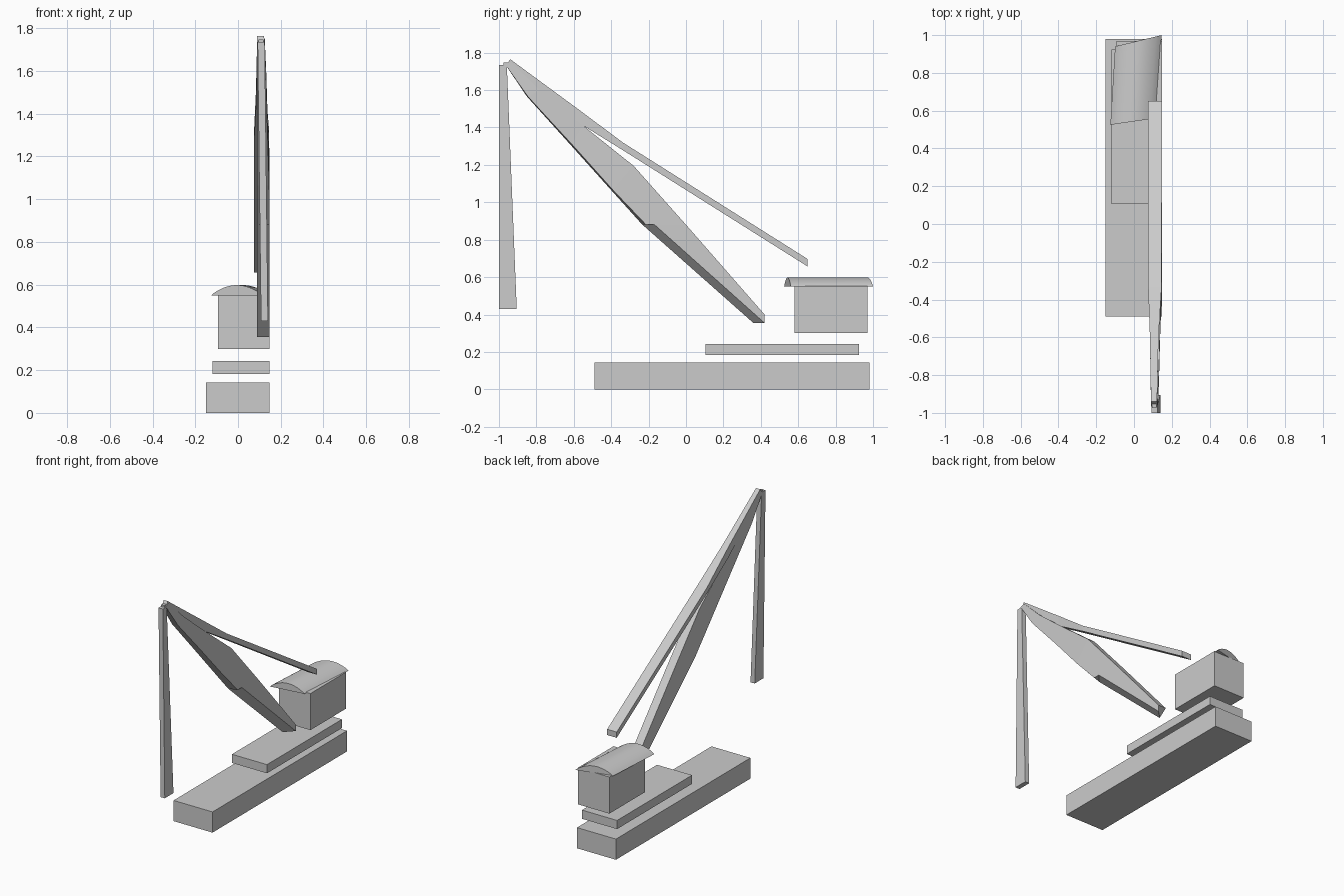
import bpy, bmesh, math

if "Cube" in bpy.data.objects:
    bpy.data.objects.remove(bpy.data.objects["Cube"])


def loft(name, rings):
    """Skin equal-length rings of points and cap both ends."""
    bm = bmesh.new()
    loops = [[bm.verts.new(p) for p in ring] for ring in rings]
    n = len(loops[0])
    for a, b in zip(loops, loops[1:]):
        for i in range(n):
            j = (i + 1) % n
            bm.faces.new((a[i], a[j], b[j], b[i]))
    bm.faces.new(loops[0])
    bm.faces.new(loops[-1])
    bmesh.ops.recalc_face_normals(bm, faces=bm.faces)
    me = bpy.data.meshes.new(name)
    bm.to_mesh(me)
    bm.free()
    ob = bpy.data.objects.new(name, me)
    bpy.context.collection.objects.link(ob)
    return ob


def box(name, x0, x1, y0, y1, z0, z1):
    return loft(name, [[(x0, y0, z), (x1, y0, z), (x1, y1, z), (x0, y1, z)]
                       for z in (z0, z1)])


def beam(name, stations):
    """Each station: x range, lower (y, z), upper (y, z), y shift of the right side's lower edge."""
    return loft(name, [[(x0, *lo), (x1, lo[0] + s, lo[1]), (x1, *hi), (x0, *hi)]
                       for x0, x1, lo, hi, s in stations])


# Track block, turntable deck and cabin
box("track_base", -0.15, 0.148, -0.49, 0.98, 0.0, 0.143)
box("turntable_deck", -0.12, 0.148, 0.105, 0.925, 0.183, 0.243)
box("cabin", -0.093, 0.148, 0.58, 0.97, 0.30, 0.553)

# Arched roof with skewed ends
def arch(left, right, steps=16):
    pts = []
    for i in range(steps + 1):
        t = i / steps
        x = left[0] + (right[0] - left[0]) * t
        y = left[1] + (right[1] - left[1]) * t
        pts.append((x, y, 0.55 + 0.048 * math.sin(math.pi * t) ** 0.8))
    return pts

roof = loft("cabin_roof", [arch((-0.125, 0.525), (0.115, 0.56)),
                           arch((-0.10, 0.94), (0.146, 1.0))])
bpy.context.view_layer.objects.active = roof
roof.select_set(True)
bpy.ops.object.shade_smooth_by_angle(angle=math.radians(35))

# Main boom: lower and upper halves meeting at the bulge
beam("boom_lower", [
    (0.09, 0.148, (0.36, 0.355), (0.42, 0.40), 0.06),
    (0.09, 0.148, (-0.235, 0.882), (0.0, 0.88), 0.065),
])
beam("boom_upper", [
    (0.09, 0.148, (-0.235, 0.882), (0.0, 0.88), 0.02),
    (0.09, 0.146, (-0.40, 1.065), (-0.28, 1.195), 0.01),
    (0.09, 0.138, (-0.62, 1.31), (-0.55, 1.41), 0.01),
    (0.09, 0.132, (-0.85, 1.565), (-0.78, 1.60), 0.005),
    (0.09, 0.125, (-0.965, 1.735), (-0.94, 1.755), 0.0),
])

# Tie arm from above the cabin to the boom tip
beam("tie_arm_lower", [
    (0.075, 0.148, (0.65, 0.657), (0.65, 0.697), 0),
    (0.075, 0.146, (-0.335, 1.277), (-0.335, 1.318), 0),
])
beam("tie_arm_upper", [
    (0.075, 0.146, (-0.335, 1.277), (-0.335, 1.318), 0),
    (0.084, 0.13, (-0.59, 1.435), (-0.59, 1.508), 0),
    (0.09, 0.122, (-0.96, 1.735), (-0.94, 1.765), 0),
])

# Hanging dipper stick and the pin joining it to the boom tip
loft("hanging_stick", [
    [(x0, -1.0, z), (x1, -1.0, z), (x1, y, z), (x0, y, z)]
    for x0, x1, y, z in ((0.108, 0.14, -0.905, 0.43), (0.092, 0.125, -0.958, 1.735))
])
box("tip_pin", 0.095, 0.12, -0.975, -0.935, 1.73, 1.747)
